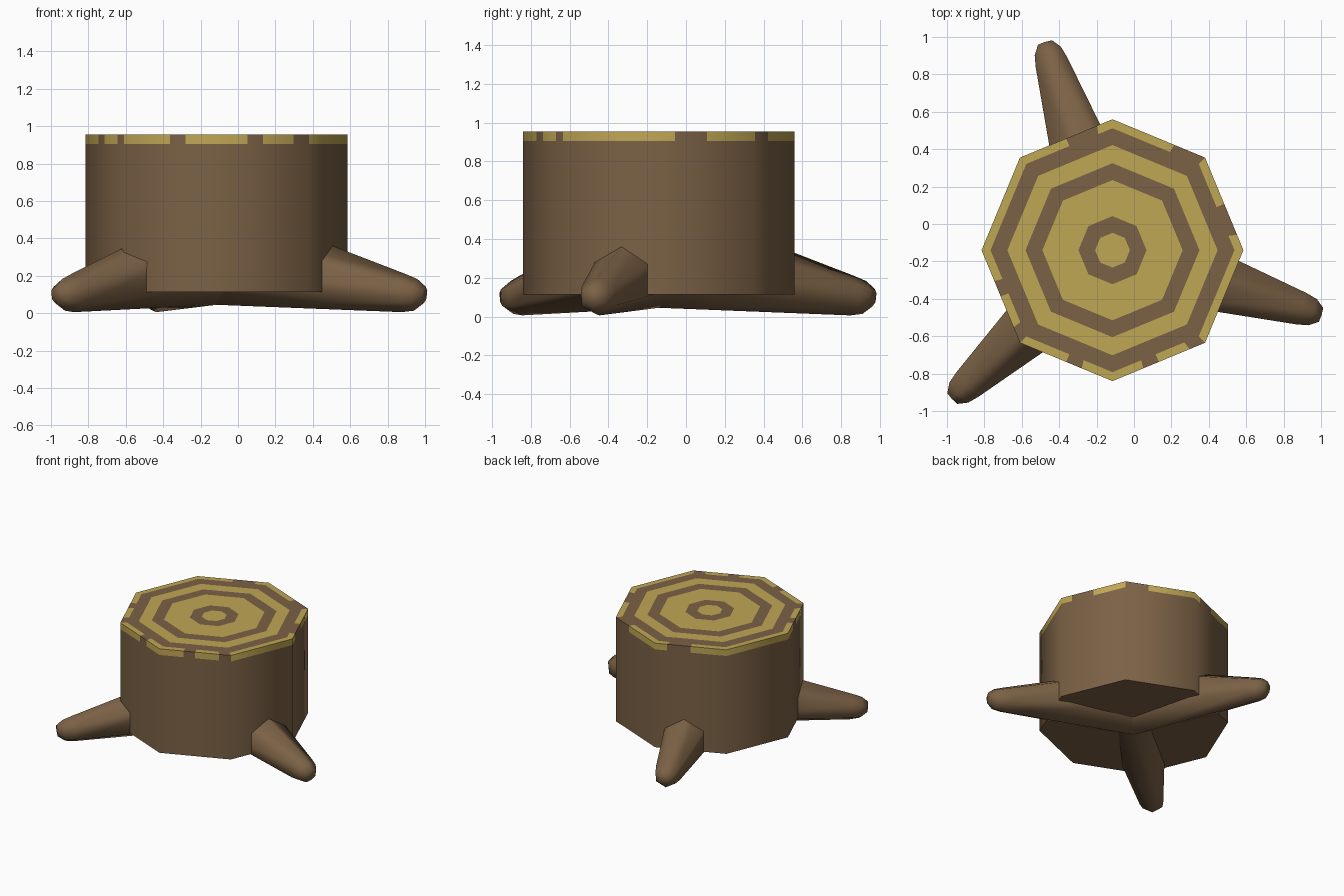
import bpy, bmesh, math
from mathutils import Vector

if "Cube" in bpy.data.objects:
    bpy.data.objects.remove(bpy.data.objects["Cube"])

CX, CY = -0.115, -0.14
R, Z0, Z1 = 0.70, 0.113, 0.955


def material(name, rgb):
    m = bpy.data.materials.new(name)
    m.diffuse_color = (*rgb, 1)
    m.use_nodes = True
    m.node_tree.nodes["Principled BSDF"].inputs["Base Color"].default_value = m.diffuse_color
    return m


bark = material("bark brown", (0.198, 0.120, 0.060))
wood = material("pale wood", (0.530, 0.385, 0.090))


def finish(bm, name):
    bmesh.ops.recalc_face_normals(bm, faces=bm.faces[:])
    mesh = bpy.data.meshes.new(name)
    bm.to_mesh(mesh)
    bm.free()
    mesh.materials.append(bark)
    mesh.materials.append(wood)
    obj = bpy.data.objects.new(name, mesh)
    bpy.context.collection.objects.link(obj)
    return obj


def octagon(bm, r, z):
    """Eight-sided loop with each side cut in six."""
    corner = [Vector((math.cos(k * math.pi / 4), math.sin(k * math.pi / 4), 0)) for k in range(8)]
    loop = []
    for k in range(8):
        for s in range(6):
            p = corner[k].lerp(corner[(k + 1) % 8], s / 6) * r
            loop.append(bm.verts.new((p.x + CX, p.y + CY, z)))
    return loop


def bridge(bm, a, b, paint=lambda i: 0):
    n = len(a)
    for i in range(n):
        f = bm.faces.new((a[i], a[(i + 1) % n], b[(i + 1) % n], b[i]))
        f.material_index = paint(i)
        f.smooth = True


# Stump: wall, chipped bark rim and growth rings
# (1 = pale wood, six cells on each of the eight sides)
rim = "100111" "001111" "100111" "111111" "110110" "111011" "110110" "111111"
chips = lambda i: int(rim[i])
pale = lambda i: 1
dark = lambda i: 0
rows = [(R, 0.905, dark), (R, Z1, chips), (0.652, Z1, chips), (0.562, Z1, dark),
        (0.465, Z1, pale), (0.375, Z1, dark), (0.182, Z1, pale), (0.093, Z1, dark)]
bm = bmesh.new()
prev = octagon(bm, R, Z0)
bm.faces.new(prev)
for r, z, paint in rows:
    loop = octagon(bm, r, z)
    bridge(bm, prev, loop, paint)
    prev = loop
bm.faces.new(prev).material_index = 1
stump = finish(bm, "stump")

# Round shading on the wall, flat shading on top and bottom
me = stump.data
normals = [None] * len(me.loops)
for p in me.polygons:
    p.use_smooth = True
    for li in p.loop_indices:
        co = me.vertices[me.loops[li].vertex_index].co
        side = Vector((co.x - CX, co.y - CY, 0)).normalized()
        normals[li] = side if abs(p.normal.z) < 0.5 else p.normal.copy()
me.normals_split_custom_set(normals)

# Roots: tapered hexagonal spurs sloping out from the centre
# (distance, height, radius)
sections = [(0.0, 0.322, 0.277), (1.05, 0.107, 0.102), (1.115, 0.098, 0.085), (1.165, 0.098, 0.045)]
for n, deg in enumerate((-17.2, 108, 222.8)):
    a = math.radians(deg)
    out = Vector((math.cos(a), math.sin(a), 0))
    across = Vector((-math.sin(a), math.cos(a), 0))
    up = (Vector((0, 0, 1)) + out * 0.12).normalized()
    bm = bmesh.new()
    prev = None
    for d, z, r in sections:
        mid = Vector((CX, CY, z)) + out * d
        loop = []
        for k in range(6):
            t = k * math.pi / 3
            tilt = up if d else Vector((0, 0, 1))
            loop.append(bm.verts.new(mid + tilt * r * math.cos(t) + across * r * math.sin(t)))
        if prev:
            bridge(bm, prev, loop)
        else:
            bm.faces.new(loop)
        prev = loop
    bm.faces.new(prev).smooth = True
    root = finish(bm, f"root_{n + 1}")
    bpy.ops.object.select_all(action='DESELECT')
    root.select_set(True)
    bpy.context.view_layer.objects.active = root
    bpy.ops.object.shade_smooth_by_angle(angle=math.radians(65))
